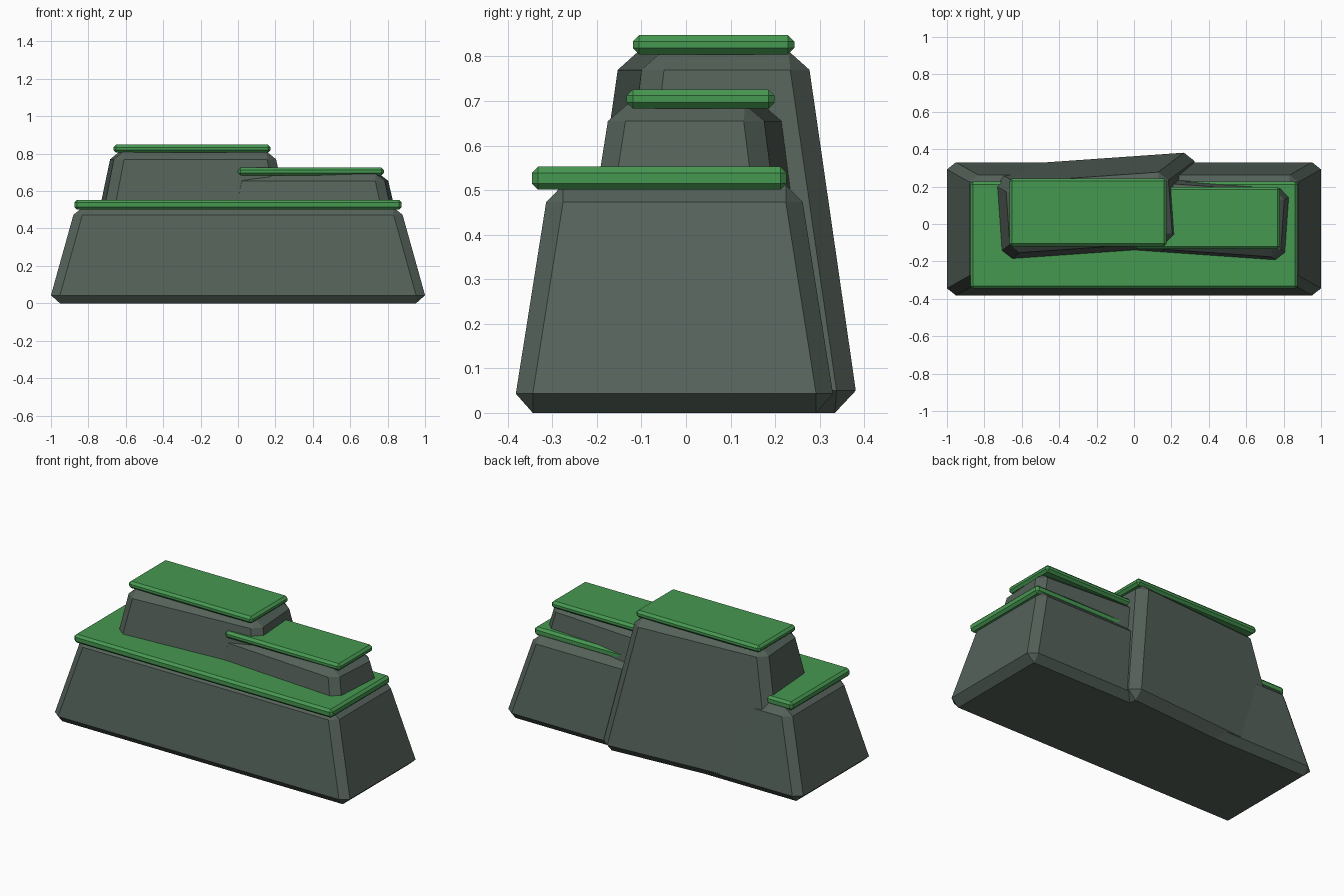
import bpy, bmesh, math
from mathutils import Matrix

if "Cube" in bpy.data.objects:
    bpy.data.objects.remove(bpy.data.objects["Cube"])


def make_material(name, rgb):
    m = bpy.data.materials.new(name)
    m.use_nodes = True
    m.diffuse_color = (*rgb, 1)
    m.node_tree.nodes["Principled BSDF"].inputs["Base Color"].default_value = (*rgb, 1)
    return m


rock = make_material("grey green rock", (0.091, 0.122, 0.102))
grass = make_material("grass green", (0.062, 0.318, 0.083))


def chamfered_block(name, mat, center, low, high, z, cut, turn=0):
    """Tapered block with every edge chamfered.
    low / high: half sizes of the lower and upper girdle,
    z: bottom, lower girdle, upper girdle, top."""
    cx, cy = cut
    bm = bmesh.new()
    for (hx, hy), z_cap, z_girdle in ((low, z[0], z[1]), (high, z[3], z[2])):
        for sx in (-1, 1):
            for sy in (-1, 1):
                bm.verts.new((sx * (hx - cx), sy * (hy - cy), z_cap))
                bm.verts.new((sx * hx, sy * (hy - cy), z_girdle))
                bm.verts.new((sx * (hx - cx), sy * hy, z_girdle))
    bmesh.ops.convex_hull(bm, input=bm.verts[:])
    # merge the hull triangles into flat panels
    bmesh.ops.dissolve_limit(bm, angle_limit=math.radians(1),
                             verts=bm.verts[:], edges=bm.edges[:])
    bmesh.ops.recalc_face_normals(bm, faces=bm.faces[:])
    bm.transform(Matrix.Rotation(math.radians(turn), 4, "Z"))
    mesh = bpy.data.meshes.new(name)
    bm.to_mesh(mesh)
    bm.free()
    mesh.materials.append(mat)
    ob = bpy.data.objects.new(name, mesh)
    ob.location = (*center, 0)
    bpy.context.collection.objects.link(ob)
    return ob


def slab(name, center, half, bottom, top):
    c = 0.014
    chamfered_block(name, grass, center, half, half,
                    (bottom, bottom + c, top - c, top), (c, c))


# Rock masses
chamfered_block("base_rock", rock, (0, -0.026), (1.0, 0.356), (0.88, 0.288),
                (0, 0.043, 0.473, 0.512), (0.048, 0.038))
chamfered_block("tall_rock", rock, (-0.24, 0.062), (0.58, 0.283), (0.435, 0.189),
                (0, 0.05, 0.77, 0.812), (0.052, 0.047), 4)
chamfered_block("short_rock", rock, (0.39, 0.025), (0.54, 0.262), (0.405, 0.176),
                (0.01, 0.05, 0.655, 0.692), (0.048, 0.043), -4)

# Grass caps
slab("base_grass", (0, -0.06), (0.875, 0.286), 0.501, 0.553)
slab("tall_grass", (-0.245, 0.062), (0.42, 0.181), 0.805, 0.848)
slab("short_grass", (0.39, 0.033), (0.39, 0.166), 0.683, 0.726)
